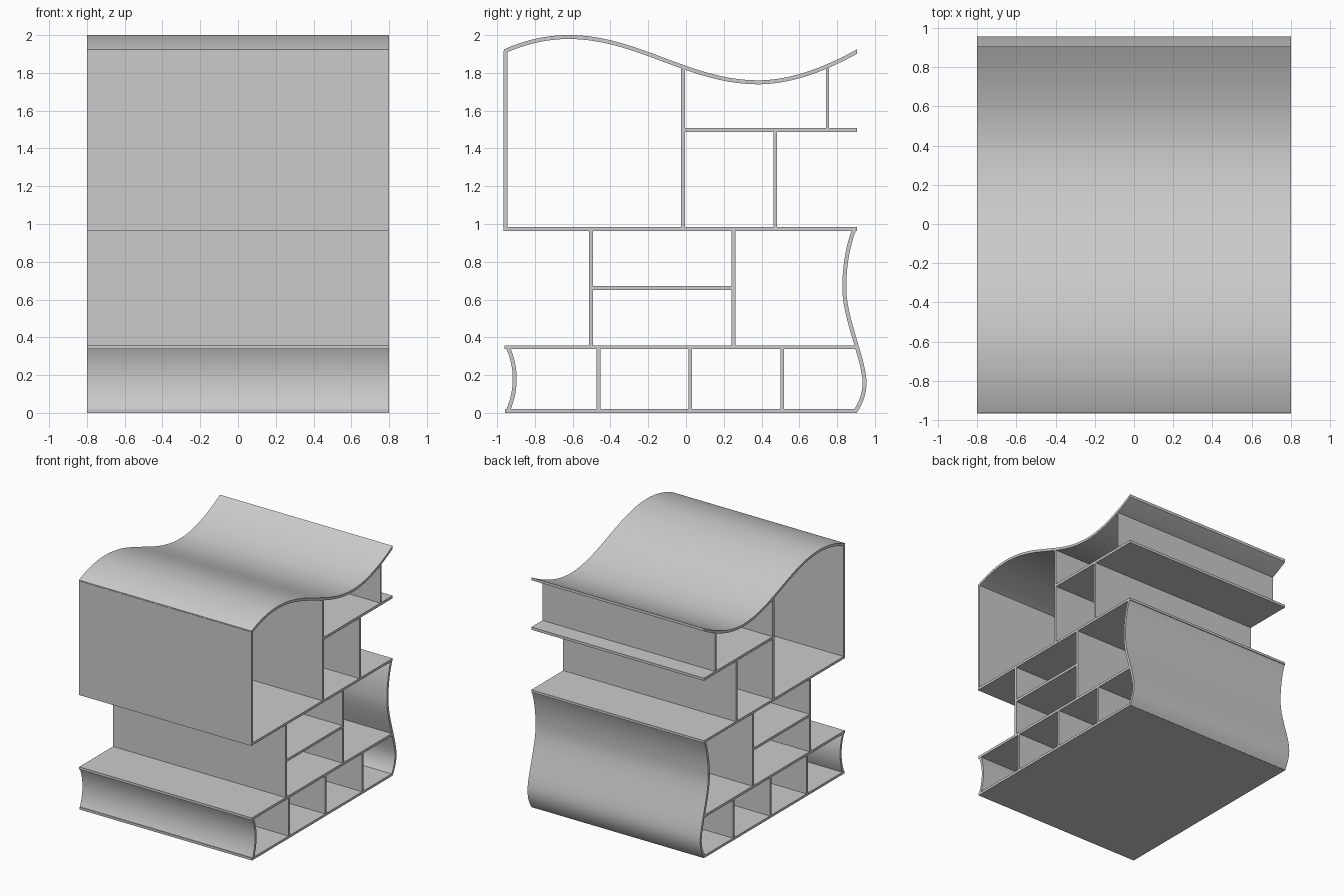
import bpy
import bmesh
import math
from mathutils import Vector
from mathutils.geometry import interpolate_bezier

cube = bpy.data.objects.get("Cube")
if cube:
    bpy.data.objects.remove(cube, do_unlink=True)

HALF_WIDTH = 0.8
SEGMENTS = 20

grey = bpy.data.materials.new("plain grey")
grey.use_nodes = True
colour = (0.6, 0.6, 0.6, 1)
grey.diffuse_color = colour
grey.node_tree.nodes["Principled BSDF"].inputs["Base Color"].default_value = colour


def extrude_profile(name, outline):
    """Extrude a closed (y, z) outline across the full width."""
    bm = bmesh.new()
    face = bm.faces.new([bm.verts.new((-HALF_WIDTH, y, z)) for y, z in outline])
    moved = bmesh.ops.extrude_face_region(bm, geom=[face])["geom"]
    bmesh.ops.translate(bm, vec=(2 * HALF_WIDTH, 0, 0),
                        verts=[v for v in moved if isinstance(v, bmesh.types.BMVert)])
    bmesh.ops.recalc_face_normals(bm, faces=bm.faces)
    mesh = bpy.data.meshes.new(name)
    bm.to_mesh(mesh)
    bm.free()
    mesh.materials.append(grey)
    obj = bpy.data.objects.new(name, mesh)
    bpy.context.collection.objects.link(obj)
    return obj


def panel(name, y0, y1, z0, z1):
    return extrude_profile(name, [(y0, z0), (y1, z0), (y1, z1), (y0, z1)])


def curved_panel(name, knots, cut, thickness=0.021):
    """Sheet along a bezier chain, its two ends trimmed along the cut direction."""
    path = []
    for i in range(0, len(knots) - 1, 3):
        a, b, c, d = (Vector(k) for k in knots[i:i + 4])
        path += interpolate_bezier(a, b, c, d, SEGMENTS + 1)[1 if path else 0:]
    sides = ([], [])
    last = len(path) - 1
    for i, p in enumerate(path):
        along = (path[min(i + 1, last)] - path[max(i - 1, 0)]).normalized()
        offset = Vector((-along.y, along.x)) * thickness / 2
        if i in (0, last):
            d = Vector(cut)
            offset = d * (thickness / 2) / d.dot(offset.normalized())
        sides[0].append(p + offset)
        sides[1].append(p - offset)
    obj = extrude_profile(name, sides[0] + sides[1][::-1])
    bpy.ops.object.select_all(action="DESELECT")
    obj.select_set(True)
    bpy.context.view_layer.objects.active = obj
    bpy.ops.object.shade_smooth_by_angle(angle=math.radians(30))


# Horizontal boards: y range, z range
panel("base", -0.957, 0.905, 0.0, 0.02)
panel("lower_shelf", -0.96, 0.905, 0.337, 0.358)
panel("middle_shelf", -0.494, 0.243, 0.651, 0.672)
panel("main_shelf", -0.965, 0.905, 0.963, 0.983)
panel("upper_shelf", -0.005, 0.905, 1.486, 1.508)

# Upright boards, level by level
for i, y in enumerate((-0.463, 0.022, 0.51)):
    panel(f"lower_divider_{i + 1}", y - 0.01, y + 0.01, 0.02, 0.337)
for i, y in enumerate((-0.503, 0.252)):
    panel(f"middle_divider_{i + 1}", y - 0.01, y + 0.01, 0.358, 0.963)
panel("front_wall", -0.965, -0.944, 0.983, 1.916)
panel("tall_divider", -0.026, -0.005, 0.983, 1.82)
panel("upper_divider", 0.463, 0.483, 0.983, 1.486)
panel("top_divider", 0.742, 0.758, 1.508, 1.823)

# Curved boards: bezier chains in (y, z)
curved_panel("wavy_roof", [
    (-0.963, 1.913), (-0.85, 1.965), (-0.73, 1.99), (-0.62, 1.99),
    (-0.26, 1.99), (0.02, 1.75), (0.38, 1.75),
    (0.55, 1.75), (0.73, 1.815), (0.905, 1.913)], cut=(0, 1))
curved_panel("back_wall", [
    (0.892, 0.975), (0.858, 0.89), (0.838, 0.78), (0.838, 0.66),
    (0.838, 0.5), (0.945, 0.28), (0.945, 0.16),
    (0.945, 0.1), (0.925, 0.05), (0.893, 0.003)], cut=(1, 0))
curved_panel("front_curve", [
    (-0.945, 0.352), (-0.894, 0.24), (-0.894, 0.12), (-0.945, 0.006)], cut=(1, 0))
